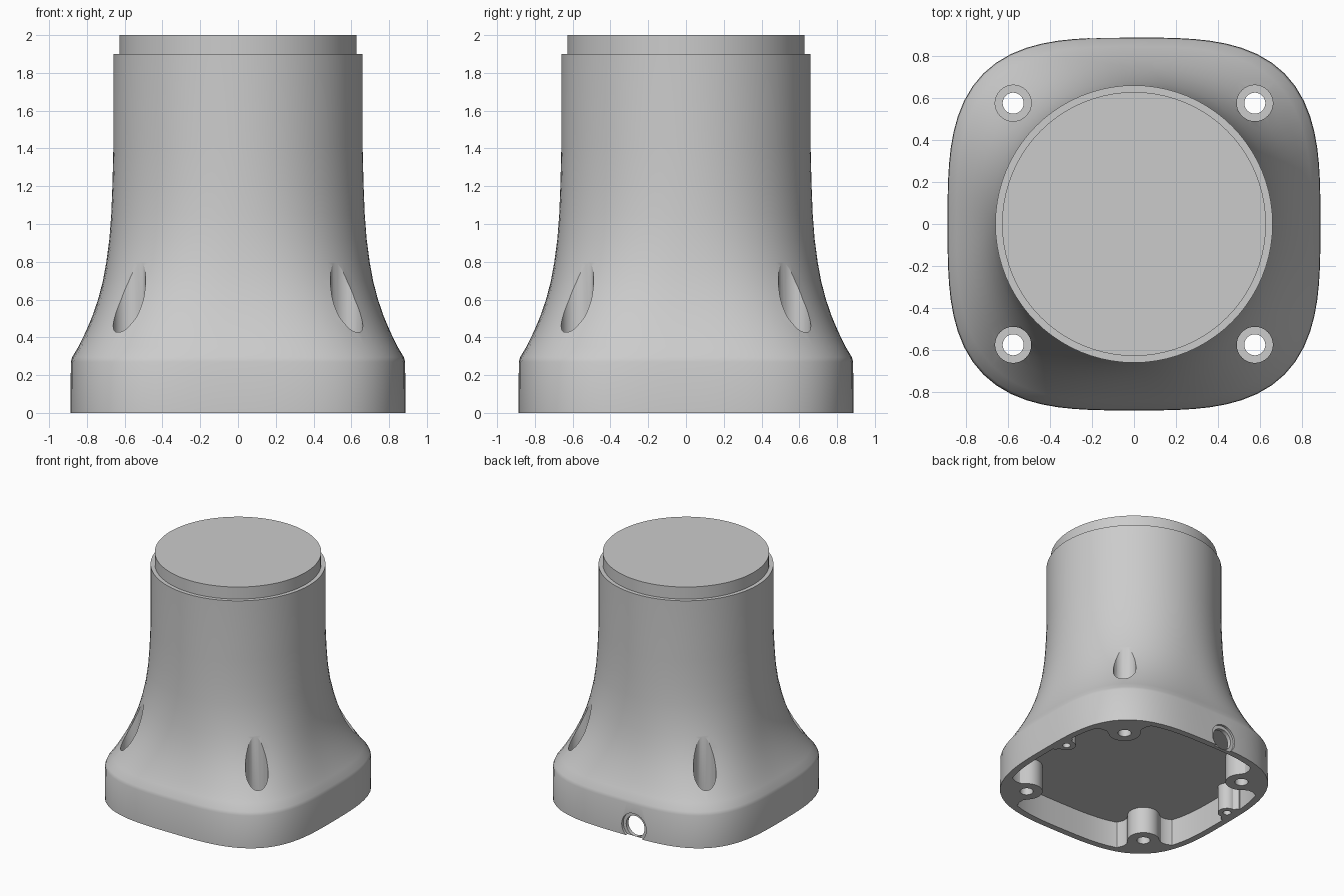
import bpy, bmesh, math
from mathutils import Matrix, Vector

if "Cube" in bpy.data.objects:
    bpy.data.objects.remove(bpy.data.objects["Cube"])

SEG = 80


def make_object(name, bm):
    bmesh.ops.recalc_face_normals(bm, faces=bm.faces)
    mesh = bpy.data.meshes.new(name)
    bm.to_mesh(mesh)
    bm.free()
    ob = bpy.data.objects.new(name, mesh)
    bpy.context.collection.objects.link(ob)
    return ob


def loft(name, rings):
    """Skin a stack of closed point loops and cap both ends."""
    bm = bmesh.new()
    loops = [[bm.verts.new(p) for p in ring] for ring in rings]
    for a, b in zip(loops, loops[1:]):
        for i in range(len(a)):
            j = (i + 1) % len(a)
            bm.faces.new((a[i], a[j], b[j], b[i]))
    bm.faces.new(loops[0][::-1])
    bm.faces.new(loops[-1])
    return make_object(name, bm)


def squircle(z, half, n):
    """Superellipse loop: n = 2 is a circle, larger n is squarer."""
    pts = []
    for i in range(SEG):
        t = 2 * math.pi * i / SEG
        c, s = math.cos(t), math.sin(t)
        r = half * (abs(c) ** n + abs(s) ** n) ** (-1 / n)
        pts.append((r * c, r * s, z))
    return pts


def cylinder(name, start, end, r, seg=32):
    a, b = Vector(start), Vector(end)
    rot = (b - a).to_track_quat('Z', 'Y').to_matrix().to_4x4()
    bm = bmesh.new()
    bmesh.ops.create_cone(bm, cap_ends=True, segments=seg, radius1=r, radius2=r,
                          depth=(b - a).length,
                          matrix=Matrix.Translation((a + b) / 2) @ rot)
    return make_object(name, bm)


def boss(x, y, angle, r, flare):
    """Screw post: rounded nose facing inward, flaring into the wall."""
    arc = [(-r * math.sin(math.pi * i / 16), r * math.cos(math.pi * i / 16))
           for i in range(17)]
    outline = arc + [(u, -v) for u, v in flare] + [(u, v) for u, v in reversed(flare)]
    c, s = math.cos(angle), math.sin(angle)
    return loft("boss_helper", [[(x + u * c - v * s, y + u * s + v * c, z)
                                 for u, v in outline] for z in (-0.2, 0.4)])


def subtract(target, cutter):
    mod = target.modifiers.new("cut", 'BOOLEAN')
    mod.operation, mod.solver, mod.object = 'DIFFERENCE', 'EXACT', cutter
    bpy.context.view_layer.objects.active = target
    bpy.ops.object.modifier_apply(modifier=mod.name)
    bpy.data.objects.remove(cutter)


# Body: square rounded foot flowing into a round column with a stepped top
profile = [(0, .887, 3.25), (.27, .885, 3.25), (.295, .878, 3.2), (.35, .845, 3.08),
           (.43, .806, 2.9), (.51, .772, 2.74), (.6, .741, 2.56), (.7, .715, 2.4),
           (.8, .697, 2.27), (.92, .681, 2.16), (1.05, .671, 2.08),
           (1.2, .665, 2.03), (1.4, .66, 2), (1.9, .66, 2), (1.9, .628, 2), (2.0, .628, 2)]
body = loft("pedestal_body", [squircle(*p) for p in profile])

# Underside cavity, leaving corner posts and two small side posts
corners = [(sx * .575, sy * .575) for sx in (-1, 1) for sy in (-1, 1)]
cavity = loft("cavity_helper", [squircle(z, .835, 3.25) for z in (-.1, .22)])
corner_flare = [(.04, .13), (.07, .16), (.09, .21), (.3, .21)]
side_flare = [(.01, .076), (.03, .105), (.2, .105)]
for x, y in corners:
    subtract(cavity, boss(x, y, math.atan2(y, x), .12, corner_flare))
for sx in (-1, 1):
    subtract(cavity, boss(sx * .79, .15, 0 if sx > 0 else math.pi, .07, side_flare))
subtract(body, cavity)

# Corner screw holes with wide counterbores that open the flared shoulder
for x, y in corners:
    subtract(body, cylinder("counterbore", (x, y, .25), (x, y, 1.2), .086))
    subtract(body, cylinder("screw_hole", (x, y, -.1), (x, y, .4), .05))

# Small blind holes in the side posts
for sx in (-1, 1):
    subtract(body, cylinder("pilot_hole", (sx * .79, .15, -.1), (sx * .79, .15, .16), .03, 20))

# Cable notch at the back, with a shallow recessed ring
subtract(body, cylinder("notch_recess", (-.14, .865, .085), (-.14, 1.0, .085), .112))
subtract(body, cylinder("notch_hole", (-.14, .74, .085), (-.14, 1.0, .085), .085))

bpy.ops.object.select_all(action='DESELECT')
body.select_set(True)
bpy.context.view_layer.objects.active = body
bpy.ops.object.shade_smooth_by_angle(angle=math.radians(25))
